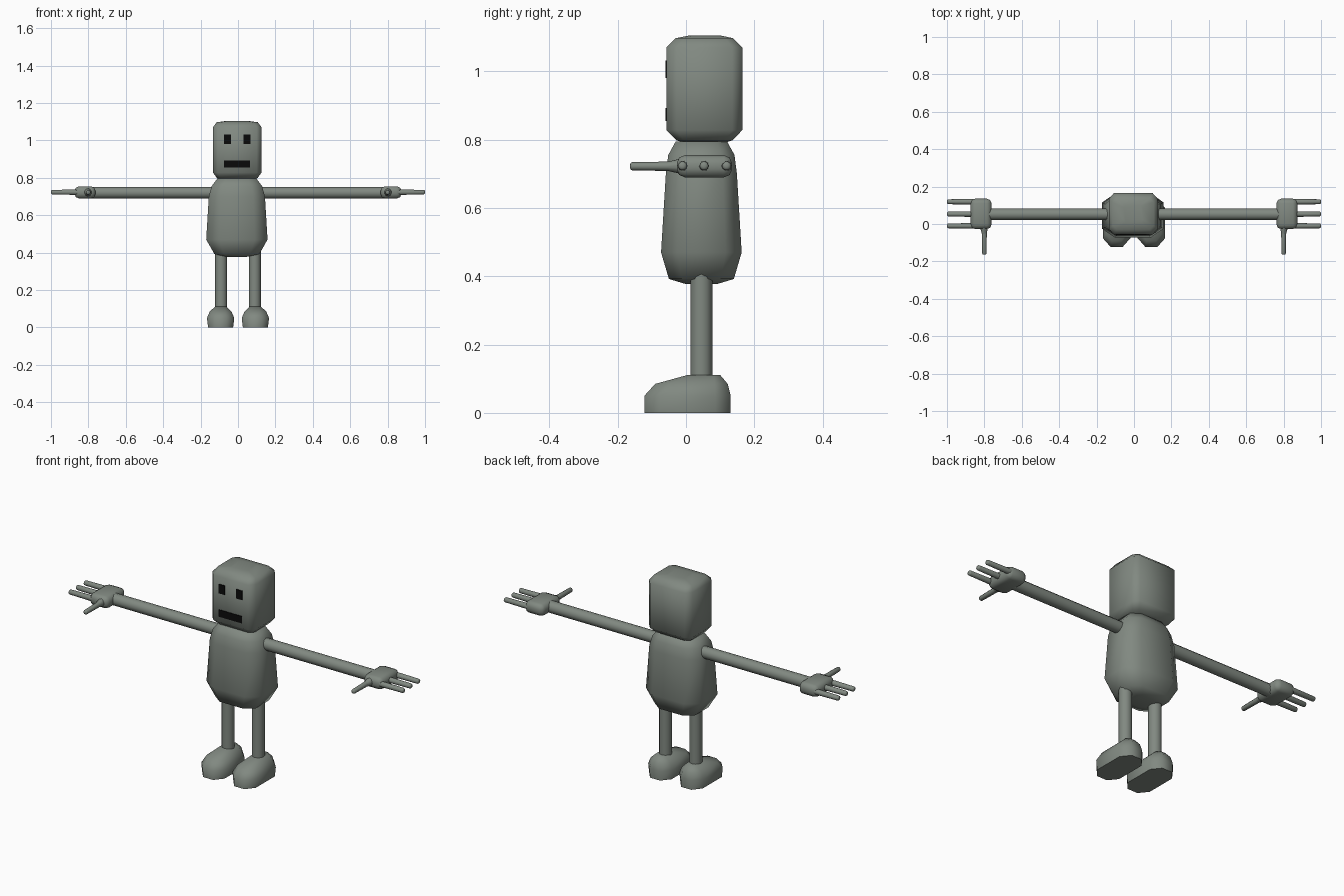
import bpy, bmesh
from math import radians
from mathutils import Vector

cube = bpy.data.objects.get("Cube")
if cube:
    bpy.data.objects.remove(cube, do_unlink=True)


def material(name, rgb):
    m = bpy.data.materials.new(name)
    m.use_nodes = True
    m.diffuse_color = (*rgb, 1)
    m.node_tree.nodes["Principled BSDF"].inputs["Base Color"].default_value = (*rgb, 1)
    return m


GREY = material("grey green", (0.22, 0.25, 0.22))
BLACK = material("black", (0.003, 0.003, 0.003))


def finish(name, bm, mat=GREY, angle=62):
    bmesh.ops.recalc_face_normals(bm, faces=bm.faces)
    mesh = bpy.data.meshes.new(name)
    bm.to_mesh(mesh)
    bm.free()
    mesh.materials.append(mat)
    ob = bpy.data.objects.new(name, mesh)
    bpy.context.collection.objects.link(ob)
    bpy.ops.object.select_all(action='DESELECT')
    ob.select_set(True)
    bpy.context.view_layer.objects.active = ob
    bpy.ops.object.shade_smooth_by_angle(angle=radians(angle))
    return ob


def loft(name, rings, fx, fy, x=0):
    """Stack chamfered rectangles: each ring is (z, half width, front y, back y)."""
    bm = bmesh.new()
    loops = []
    for z, hx, front, back in rings:
        cy, hy = (front + back) / 2, (back - front) / 2
        a, b = 1 - fx, 1 - fy
        outline = [(a, -1), (1, -b), (1, b), (a, 1), (-a, 1), (-1, b), (-1, -b), (-a, -1)]
        loops.append([bm.verts.new((x + u * hx, cy + v * hy, z)) for u, v in outline])
    for low, high in zip(loops, loops[1:]):
        for i in range(8):
            j = (i + 1) % 8
            bm.faces.new((low[i], low[j], high[j], high[i]))
    bm.faces.new(loops[0])
    bm.faces.new(loops[-1])
    return finish(name, bm)


def rod(name, start, end, r1, r2=None, sides=12, tip=0.0):
    """Round limb between two points, with an optional rounded tip."""
    a, b = Vector(start), Vector(end)
    axis = b - a
    bm = bmesh.new()
    bmesh.ops.create_cone(bm, cap_ends=True, segments=sides, radius1=r1,
                          radius2=r2 or r1, depth=axis.length)
    if tip:
        rim = [e for e in bm.edges if all(v.co.z > 0 for v in e.verts)]
        bmesh.ops.bevel(bm, geom=rim, offset=tip, segments=2, profile=0.5, affect='EDGES')
    turn = Vector((0, 0, 1)).rotation_difference(axis).to_matrix().to_4x4()
    bmesh.ops.transform(bm, matrix=turn, verts=bm.verts)
    bmesh.ops.translate(bm, vec=(a + b) / 2, verts=bm.verts)
    return finish(name, bm)


def box(name, centre, size, mat=GREY, bevel=0.0):
    bm = bmesh.new()
    bmesh.ops.create_cube(bm, size=1)
    bmesh.ops.scale(bm, vec=size, verts=bm.verts)
    if bevel:
        bmesh.ops.bevel(bm, geom=bm.edges[:], offset=bevel, segments=2,
                        profile=0.5, affect='EDGES')
    bmesh.ops.translate(bm, vec=centre, verts=bm.verts)
    return finish(name, bm, mat)


# Head: upright block with softened corners and slightly domed ends
loft("head", [(0.787, 0.05, 0.01, 0.10), (0.798, 0.108, -0.028, 0.136),
              (0.828, 0.13, -0.057, 0.165), (1.07, 0.13, -0.057, 0.165),
              (1.097, 0.11, -0.03, 0.138), (1.105, 0.05, 0.01, 0.10)],
     0.2, 0.27, x=-0.004)

# Painted face
for side, x in (("right", -0.056), ("left", 0.048)):
    box(side + "_eye", (x, -0.057, 1.006), (0.036, 0.006, 0.05), BLACK)
box("mouth", (-0.005, -0.057, 0.874), (0.139, 0.006, 0.038), BLACK)

# Torso: widest near the hips
loft("torso", [(0.377, 0.05, 0.0, 0.09), (0.392, 0.12, -0.05, 0.14),
               (0.47, 0.164, -0.073, 0.163), (0.70, 0.15, -0.059, 0.149),
               (0.755, 0.135, -0.052, 0.142), (0.795, 0.105, -0.03, 0.12)],
     0.42, 0.4, x=-0.006)

for side, s in (("right", -1), ("left", 1)):
    # Legs and feet
    rod(side + "_leg", (s * 0.09, 0.045, 0.09), (s * 0.09, 0.045, 0.42), 0.032)
    loft(side + "_foot", [(0, 0.067, -0.122, 0.131), (0.05, 0.073, -0.122, 0.131),
                          (0.085, 0.058, -0.09, 0.122), (0.111, 0.03, 0.005, 0.10)],
         0.55, 0.36, x=s * 0.093)

    # Arms and hands
    rod(side + "_arm", (s * 0.11, 0.052, 0.72), (s * 0.79, 0.052, 0.72), 0.031)
    box(side + "_palm", (s * 0.818, 0.054, 0.722), (0.112, 0.162, 0.065), bevel=0.024)
    for i, y in enumerate((-0.01, 0.053, 0.119)):
        rod(f"{side}_finger_{i + 1}", (s * 0.85, y, 0.723), (s, y, 0.723),
            0.015, 0.013, 10, tip=0.008)
    rod(side + "_thumb_base", (s * 0.803, 0.0, 0.722), (s * 0.8, -0.055, 0.722), 0.026, 0.013, 10)
    rod(side + "_thumb", (s * 0.8, -0.03, 0.722), (s * 0.8, -0.164, 0.722),
        0.014, 0.012, 10, tip=0.007)
